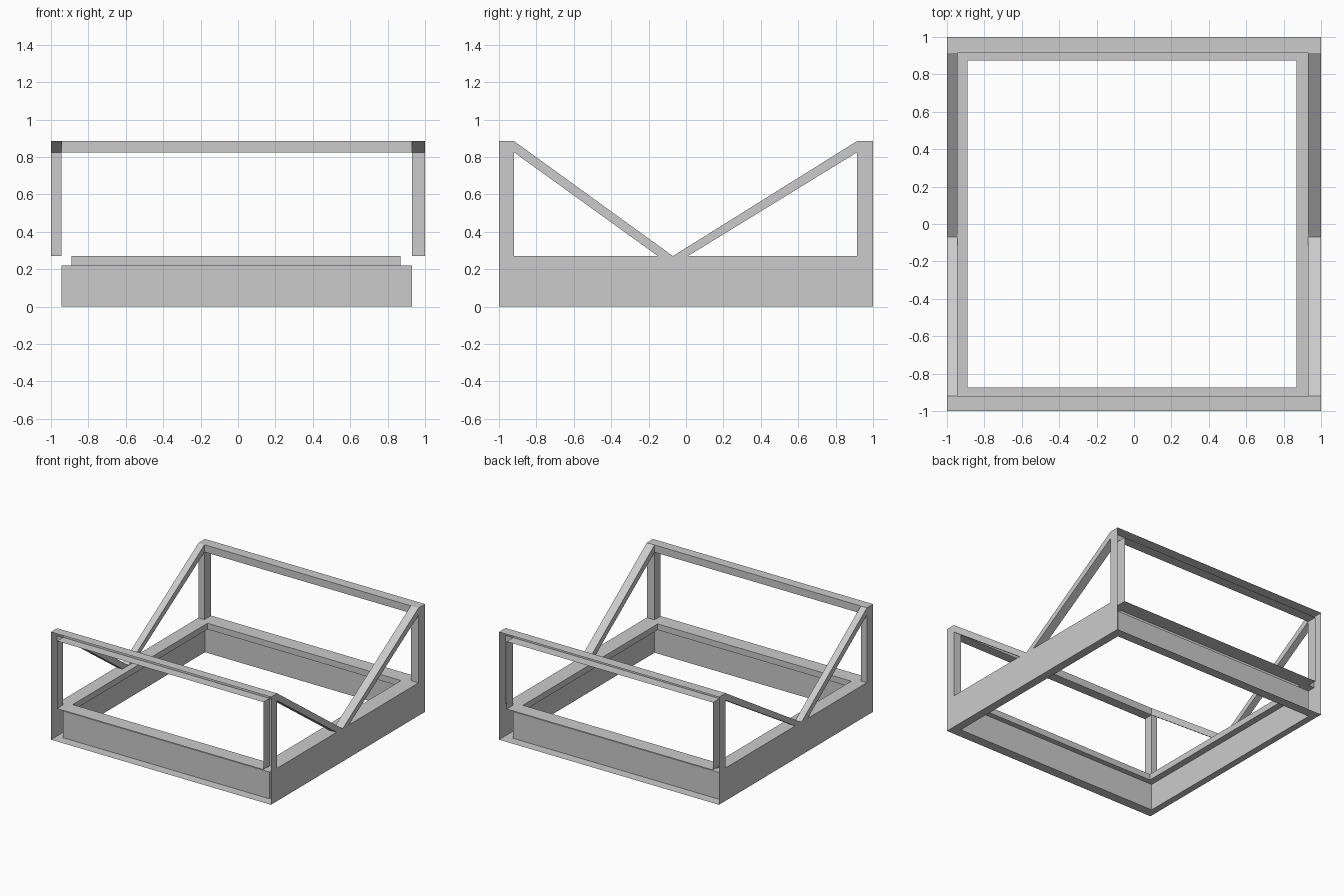
import bpy, bmesh
from mathutils import Vector

if "Cube" in bpy.data.objects:
    bpy.data.objects.remove(bpy.data.objects["Cube"])

XL, XR = -0.945, 0.93          # inner faces of the side members
RIM, LIP, RAIL, TOP = 0.27, 0.22, 0.825, 0.885
APEX = -0.07                   # where the two braces meet
ENDS = [(-1, -0.92, -0.15), (1, 0.915, 0.01)]   # end y, inner y, brace foot y
OUTER, WALL, HOLE = (-1, 1, -1, 1), (XL, XR, -0.92, 0.92), (-0.89, 0.87, -0.875, 0.875)


def build(name, faces):
    """Make an object from (points, rough outward normal) pairs."""
    bm = bmesh.new()
    for pts, n in faces:
        f = bm.faces.new([bm.verts.new(p) for p in pts])
        f.normal_update()
        if f.normal.dot(Vector(n)) < 0:
            f.normal_flip()
    bmesh.ops.remove_doubles(bm, verts=bm.verts, dist=1e-5)
    me = bpy.data.meshes.new(name)
    bm.to_mesh(me)
    bm.free()
    ob = bpy.data.objects.new(name, me)
    bpy.context.collection.objects.link(ob)


def corners(r, z):
    x0, x1, y0, y1 = r
    return [(x0, y0, z), (x1, y0, z), (x1, y1, z), (x0, y1, z)]


def ring(r0, z0, r1, z1, n=None):
    """Four quads between two rectangles; inward facing when n is None."""
    a, b = corners(r0, z0), corners(r1, z1)
    inward = [(0, 1, 0), (-1, 0, 0), (0, -1, 0), (1, 0, 0)]
    return [([a[i], a[(i + 1) % 4], b[(i + 1) % 4], b[i]], n or inward[i]) for i in range(4)]


def side(x, prof):
    return [(x, y, z) for y, z in prof]


def across(x0, x1, p, q):
    """Quad spanning x0..x1 along the y-z segment p-q."""
    return [(x0, *p), (x1, *p), (x1, *q), (x0, *q)]


UP, DOWN = (0, 0, 1), (0, 0, -1)

# Hollow base tray with inner lip, open at front and back
base = ring(OUTER, 0, WALL, 0, DOWN) + ring(WALL, 0, WALL, LIP)
base += ring(WALL, LIP, HOLE, LIP, DOWN) + ring(HOLE, LIP, HOLE, RIM)
base += ring(WALL, RIM, HOLE, RIM, UP)
for s, xi in ((-1, XL), (1, XR)):
    base.append((side(s, [(-1, 0), (1, 0), (1, RIM), (-1, RIM)]), (s, 0, 0)))
    for y0, y1 in ((-0.92, ENDS[0][2]), (ENDS[1][2], 0.92)):
        base.append((across(xi, s, (y0, RIM), (y1, RIM)), UP))
for e, yi, foot in ENDS:
    base.append((across(XL, XR, (e, RIM), (e * 0.92, RIM)), UP))
build("base_tray", base)

# Side frames: posts and sloping braces
for label, s, xi in (("left", -1, XL), ("right", 1, XR)):
    faces = []
    for e, yi, foot in ENDS:
        brace = [(yi, TOP), (APEX, RIM), (foot, RIM), (yi, RAIL)]
        faces += [
            (side(s, [(e, RIM), (yi, RIM), (yi, TOP), (e, TOP)]), (s, 0, 0)),
            (side(xi, [(e, RIM), (yi, RIM), (yi, RAIL), (e, RAIL)]), (-s, 0, 0)),
            (across(xi, s, (yi, RIM), (yi, RAIL)), (0, -e, 0)),
            (side(s, brace), (s, 0, 0)),
            (side(xi, brace), (-s, 0, 0)),
            (across(xi, s, brace[0], brace[1]), UP),
            (across(xi, s, brace[2], brace[3]), DOWN),
        ]
    build("side_frame_" + label, faces)

# Top rails, open on the outer face
for label, (e, yi, foot) in zip(("front", "back"), ENDS):
    build("top_rail_" + label, [
        (across(-1, 1, (e, TOP), (yi, TOP)), UP),
        (across(XL, XR, (yi, RAIL), (yi, TOP)), (0, -e, 0)),
        (across(XL, XR, (e, RAIL), (yi, RAIL)), DOWN),
    ])
